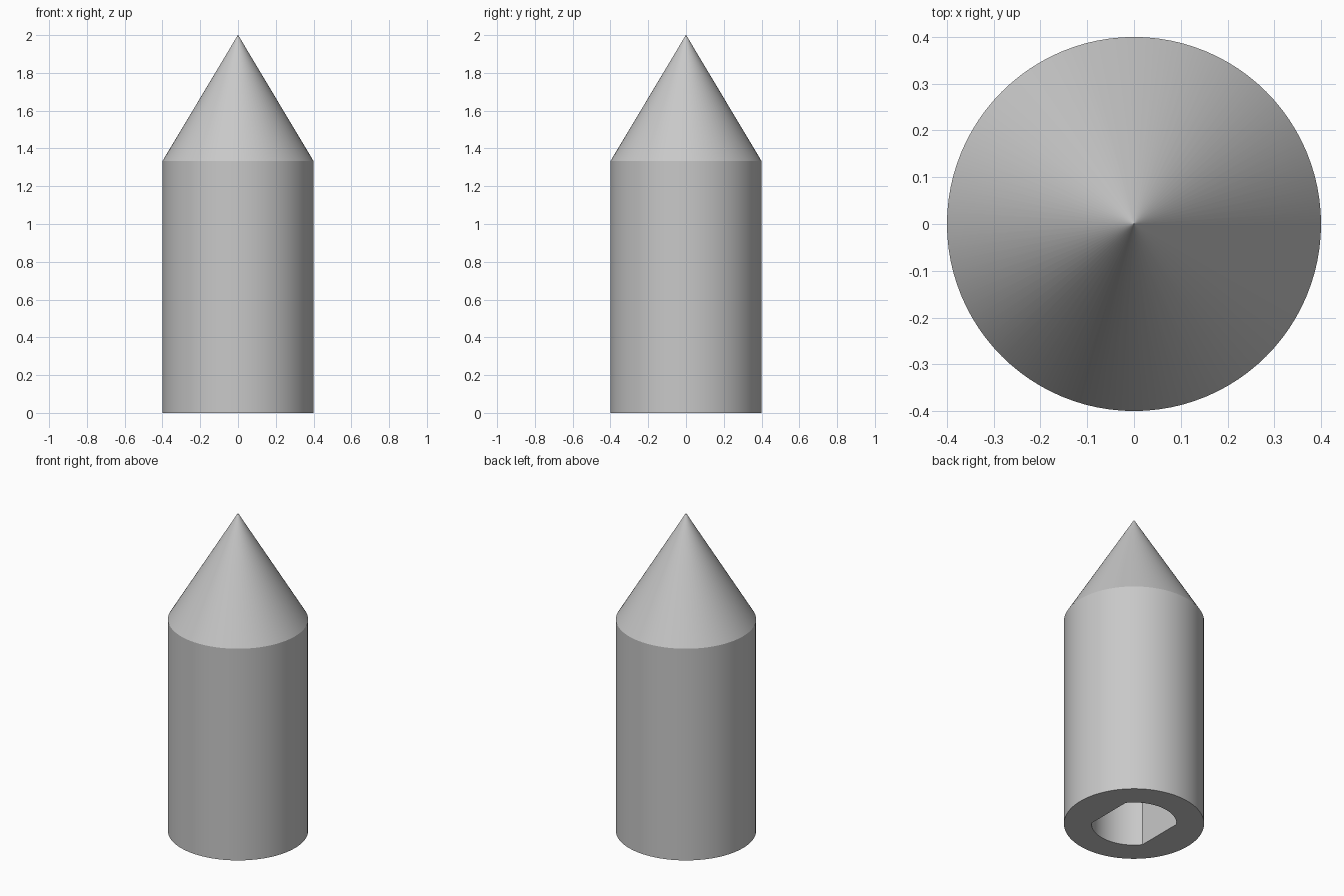
import bpy
import bmesh
from math import acos, cos, pi, sin

cube = bpy.data.objects.get("Cube")
if cube:
    bpy.data.objects.remove(cube, do_unlink=True)

RADIUS, SHOULDER, TIP = 0.4, 1.333, 2.0
BORE_RADIUS, BORE_FLAT, BORE_DEPTH = 0.243, 0.19, 1.0
SEGMENTS, ARC_STEPS = 96, 20

grey = bpy.data.materials.new("light grey")
grey.use_nodes = True
grey.diffuse_color = (0.58, 0.58, 0.58, 1)
grey.node_tree.nodes["Principled BSDF"].inputs["Base Color"].default_value = grey.diffuse_color


def circle(radius):
    return [(radius * cos(2 * pi * i / SEGMENTS), radius * sin(2 * pi * i / SEGMENTS))
            for i in range(SEGMENTS)]


def loft(name, sections):
    """Closed solid through (outline, height) sections."""
    bm = bmesh.new()
    rings = [[bm.verts.new((x, y, z)) for x, y in outline] for outline, z in sections]
    for low, high in zip(rings, rings[1:]):
        for i in range(len(low)):
            j = (i + 1) % len(low)
            bm.faces.new((low[i], low[j], high[j], high[i]))
    bm.faces.new(rings[0][::-1])
    bm.faces.new(rings[-1])
    mesh = bpy.data.meshes.new(name)
    bm.to_mesh(mesh)
    bm.free()
    mesh.materials.append(grey)
    obj = bpy.data.objects.new(name, mesh)
    bpy.context.collection.objects.link(obj)
    return obj


# Cylinder with a conical point; the minute tip ring keeps the cone shading crisp
body = loft("pointed_body", [(circle(RADIUS), 0), (circle(RADIUS), SHOULDER),
                             (circle(0.001), TIP)])

# Round socket with two flats, open at the base
start = acos(BORE_FLAT / BORE_RADIUS)
outline = []
for turn in (0, pi):
    for i in range(ARC_STEPS + 1):
        a = turn + start + (pi - 2 * start) * i / ARC_STEPS
        outline.append((BORE_RADIUS * cos(a), BORE_RADIUS * sin(a)))
cutter = loft("socket_cutter", [(outline, -0.1), (outline, BORE_DEPTH)])
cutter.hide_render = True

cut = body.modifiers.new("socket", 'BOOLEAN')
cut.operation = 'DIFFERENCE'
cut.solver = 'EXACT'
cut.object = cutter

bpy.ops.object.select_all(action='DESELECT')
body.select_set(True)
bpy.context.view_layer.objects.active = body
bpy.ops.object.modifier_apply(modifier=cut.name)
bpy.data.objects.remove(cutter, do_unlink=True)
bpy.ops.object.shade_smooth_by_angle()
